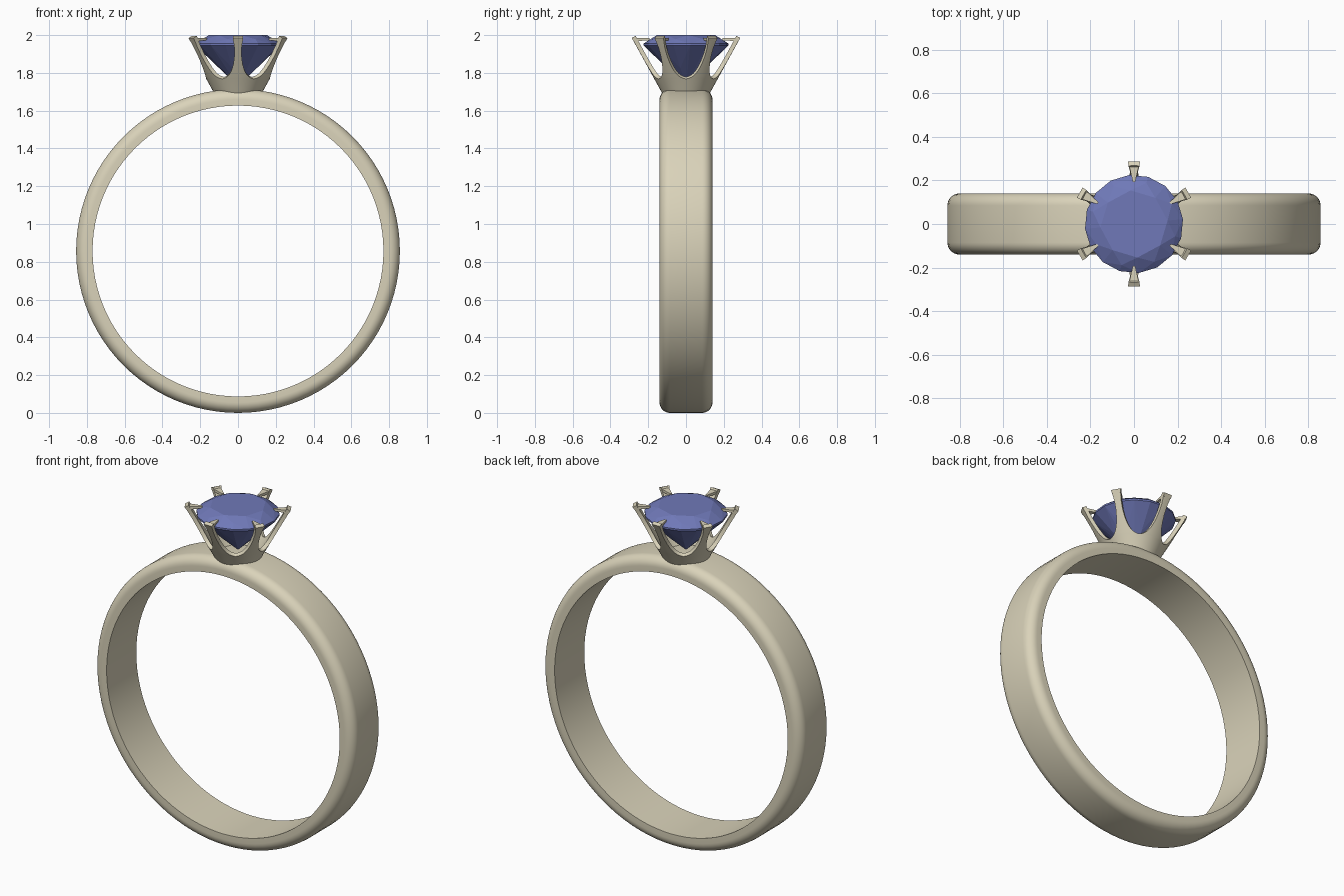
import bpy, bmesh
from math import sin, cos, pi, radians
from mathutils import Vector

if "Cube" in bpy.data.objects:
    bpy.data.objects.remove(bpy.data.objects["Cube"])

def material(name, col):
    m = bpy.data.materials.new(name)
    m.diffuse_color = (*col, 1)
    m.use_nodes = True
    m.node_tree.nodes["Principled BSDF"].inputs["Base Color"].default_value = m.diffuse_color
    return m

GOLD = material("pale_gold", (0.70, 0.65, 0.49))
BLUE = material("blue_stone", (0.16, 0.19, 0.48))

def finish(name, bm, mat):
    me = bpy.data.meshes.new(name)
    bm.to_mesh(me)
    bm.free()
    me.materials.append(mat)
    ob = bpy.data.objects.new(name, me)
    bpy.context.collection.objects.link(ob)
    bpy.ops.object.select_all(action='DESELECT')
    ob.select_set(True)
    bpy.context.view_layer.objects.active = ob
    return ob

def polar(r, a, z):
    return Vector((r * cos(a), r * sin(a), z))

# band: rounded cross-section (radius, y) swept around the finger axis
R_OUT, R_IN, HALF, FIL = 0.857, 0.77, 0.14, 0.055
arc = [(R_OUT - FIL + FIL * sin(t), HALF - FIL + FIL * cos(t))
       for t in (i * pi / 16 for i in range(9))]
profile = [(R_IN, HALF)] + arc + [(r, -y) for r, y in reversed(arc)] + [(R_IN, -HALF)]
bm = bmesh.new()
N = 96
rings = [[bm.verts.new((r * sin(2 * pi * k / N), y, R_OUT + r * cos(2 * pi * k / N)))
          for r, y in profile] for k in range(N)]
for k in range(N):
    a, b = rings[k], rings[(k + 1) % N]
    for i in range(len(profile)):
        j = (i + 1) % len(profile)
        bm.faces.new((a[i], a[j], b[j], b[i]))
bmesh.ops.recalc_face_normals(bm, faces=bm.faces)
finish("band", bm, GOLD)
bpy.ops.object.shade_smooth_by_angle(angle=radians(40))

# setting: conical cup whose wall is scalloped into six prongs
def cone_r(z):
    return 0.125 + (z - 1.69) * 0.55

FULL = pi / 6
# (height, half width of prong; None = full sector)
rows = [(1.655, None), (1.72, None), (1.768, None), (1.771, 0.075), (1.777, 0.062),
        (1.787, 0.050), (1.80, 0.041), (1.82, 0.032), (1.85, 0.024), (1.89, 0.019),
        (1.93, 0.019), (1.96, 0.023), (1.985, 0.027)]
COLS = 8
bm = bmesh.new()
for p in range(6):
    mid = pi / 6 + p * pi / 3
    grid = []
    for z, w in rows:
        r = cone_r(z)
        half = FULL if w is None else min(FULL, w / r)
        grid.append([bm.verts.new(polar(r, mid + half * (2 * c / COLS - 1), z))
                     for c in range(COLS + 1)])
    for lo, hi in zip(grid, grid[1:]):
        for c in range(COLS):
            bm.faces.new((lo[c], lo[c + 1], hi[c + 1], hi[c]))
bmesh.ops.remove_doubles(bm, verts=bm.verts, dist=1e-5)
cup = finish("prong_setting", bm, GOLD)
mod = cup.modifiers.new("wall", 'SOLIDIFY')
mod.thickness = 0.022
mod.offset = -1
bpy.ops.object.modifier_apply(modifier="wall")
bpy.ops.object.shade_smooth_by_angle(angle=radians(40))

# claws: tapered tips reaching from the prongs over the stone
bm = bmesh.new()
for p in range(6):
    a = pi / 6 + p * pi / 3
    out, side = Vector((cos(a), sin(a), 0)), Vector((-sin(a), cos(a), 0))
    vs = [bm.verts.new(out * r + side * (s * w) + Vector((0, 0, z)))
          for r, w, z in ((0.288, 0.027, 1.986), (0.278, 0.025, 1.968),
                          (0.192, 0.005, 1.984), (0.192, 0.005, 1.972))
          for s in (-1, 1)]
    bmesh.ops.convex_hull(bm, input=vs)
finish("claws", bm, GOLD)

# stone: brilliant cut as the hull of table, crown, girdle, pavilion and tip
bm = bmesh.new()
tiers = [(8, 0.155, 2.0, 0), (8, 0.197, 1.978, 0.5), (16, 0.226, 1.955, 0),
         (16, 0.226, 1.945, 0), (8, 0.105, 1.826, 0.5)]
pts = [bm.verts.new(polar(r, 2 * pi * (k + off) / n + 0.1, z))
       for n, r, z, off in tiers for k in range(n)]
pts.append(bm.verts.new((0, 0, 1.73)))
bmesh.ops.convex_hull(bm, input=pts)
bmesh.ops.dissolve_limit(bm, angle_limit=radians(1), verts=bm.verts, edges=bm.edges)
finish("stone", bm, BLUE)
